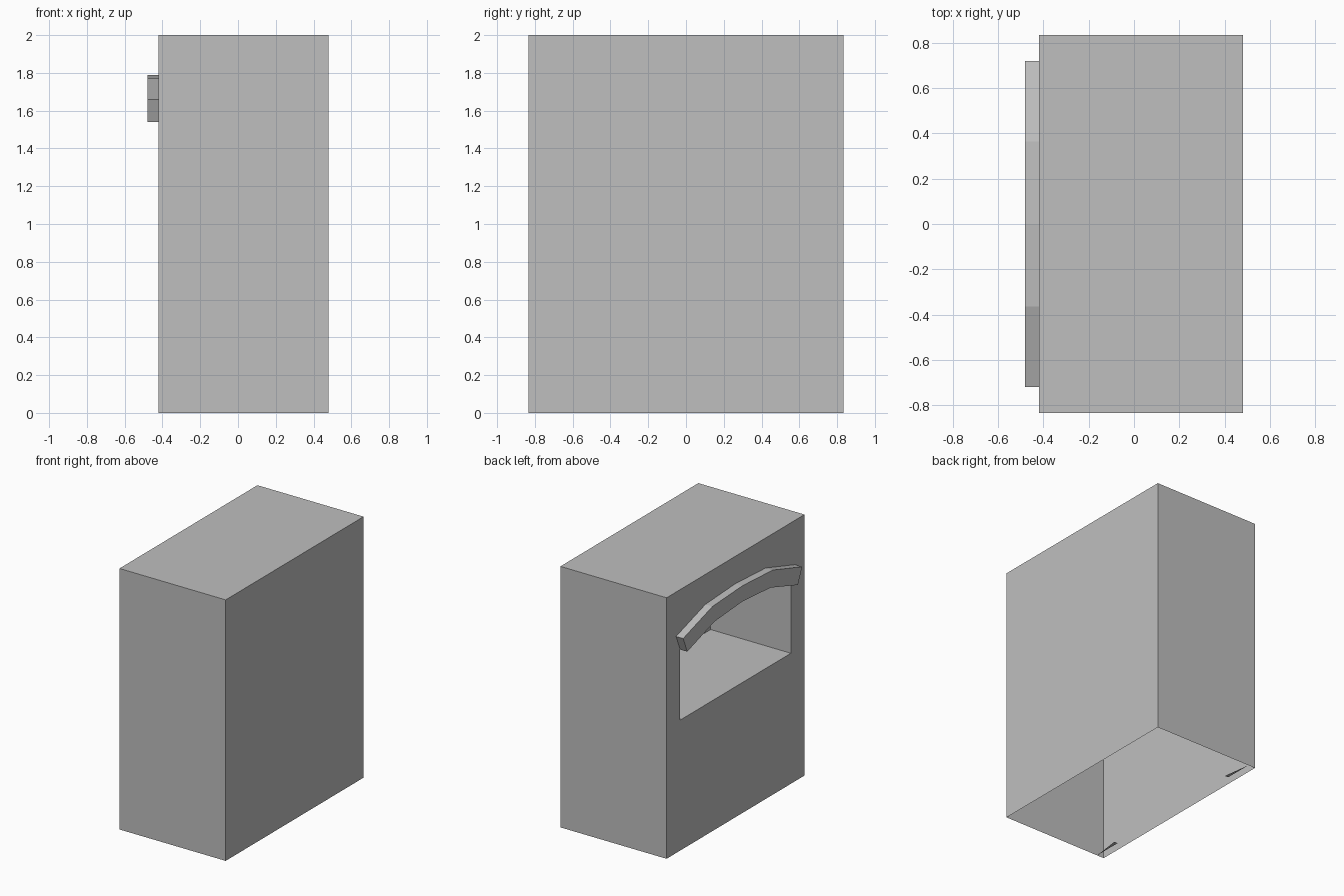
import bpy, bmesh
from mathutils import Vector

cube = bpy.data.objects.get("Cube")
if cube:
    bpy.data.objects.remove(cube, do_unlink=True)

# One plain grey for everything
GREY = (0.52, 0.52, 0.52, 1)
grey = bpy.data.materials.new("plain grey")
grey.use_nodes = True
grey.diffuse_color = GREY
grey.node_tree.nodes["Principled BSDF"].inputs["Base Color"].default_value = GREY

FACE_X, BACK_X, NICHE_X, HOOD_X = -0.42, 0.48, 0.26, -0.48
HALF_Y, HEIGHT, SILL = 0.835, 2.0, 1.0


def mirrored(half):
    """Half profile from the +y end to the centre, continued to the -y end."""
    return half + [(-y, z) for y, z in reversed(half[:-1])]


ARCH_IN = mirrored([(0.67, 1.54), (0.34, 1.645), (0, 1.67)])
ARCH_OUT = mirrored([(0.72, 1.66), (0.365, 1.77), (0, 1.79)])


def finish(bm, name):
    bmesh.ops.recalc_face_normals(bm, faces=bm.faces)
    mesh = bpy.data.meshes.new(name)
    bm.to_mesh(mesh)
    bm.free()
    mesh.materials.append(grey)
    obj = bpy.data.objects.new(name, mesh)
    bpy.context.collection.objects.link(obj)
    return obj


def ring(bm, profile, x):
    return [bm.verts.new((x, y, z)) for y, z in profile]


def bridge(bm, a, b):
    for i in range(len(a)):
        j = (i + 1) % len(a)
        bm.faces.new((a[i], a[j], b[j], b[i]))


def loop_edges(bm, verts):
    return [bm.edges.get((v, verts[i - 1])) for i, v in enumerate(verts)]


# Cabinet shell: open underneath, with a deep arched niche
bm = bmesh.new()
rect = [(-HALF_Y, 0), (HALF_Y, 0), (HALF_Y, HEIGHT), (-HALF_Y, HEIGHT)]
opening = [(-0.67, SILL), (0.67, SILL)] + ARCH_IN
front, rear = ring(bm, rect, FACE_X), ring(bm, rect, BACK_X)
mouth, niche = ring(bm, opening, FACE_X), ring(bm, opening, NICHE_X)
bridge(bm, front, rear)
bridge(bm, mouth, niche)
bm.faces.new(rear)
bm.faces.new(niche)
bmesh.ops.triangle_fill(bm, edges=loop_edges(bm, front) + loop_edges(bm, mouth),
                        use_beauty=True, normal=Vector((-1, 0, 0)))
underside = [f for f in bm.faces if all(v.co.z < 0.001 for v in f.verts)]
bmesh.ops.delete(bm, geom=underside, context="FACES_ONLY")
finish(bm, "cabinet_shell")

# Arched hood over the niche
bm = bmesh.new()
band = ARCH_OUT + ARCH_IN[::-1]
outer, inner = ring(bm, band, HOOD_X), ring(bm, band, FACE_X)
bridge(bm, outer, inner)
last = len(band) - 1
for verts in (outer, inner):
    for i in range(len(ARCH_OUT) - 1):
        bm.faces.new((verts[i], verts[i + 1], verts[last - i - 1], verts[last - i]))
finish(bm, "arched_hood")

# Small corner slivers inside the open base
for side, name in ((1, "rear_base_tab"), (-1, "front_base_tab")):
    bm = bmesh.new()
    bm.faces.new([bm.verts.new((x, side * y, 0.001))
                  for x, y in ((-0.36, 0.83), (-0.36, 0.61), (-0.33, 0.61))])
    finish(bm, name)
